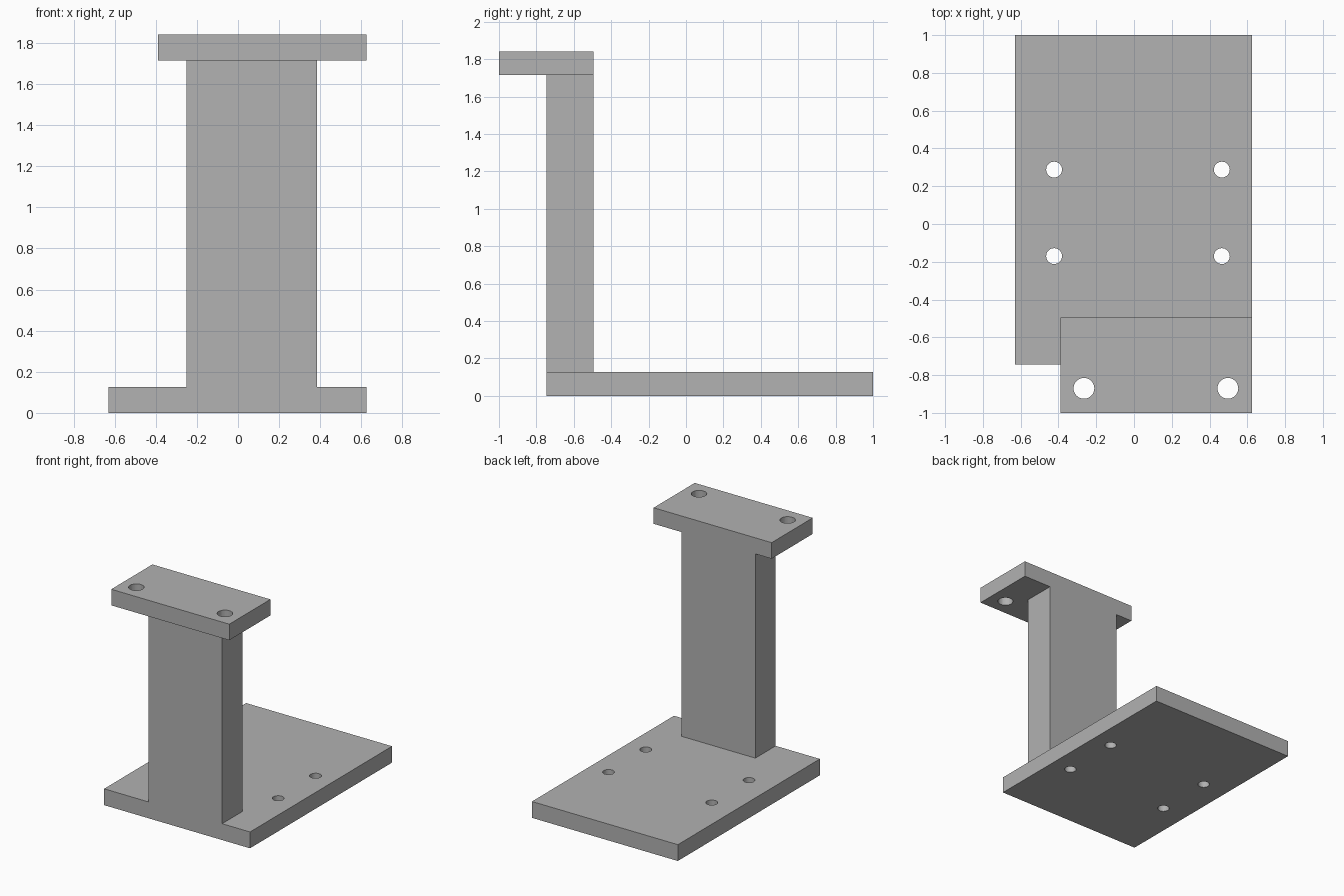
import bpy
import bmesh
from math import cos, sin, tau

default = bpy.data.objects.get("Cube")
if default:
    bpy.data.objects.remove(default, do_unlink=True)

GREY = (0.445, 0.445, 0.445, 1.0)
grey = bpy.data.materials.new("plain_grey")
grey.use_nodes = True
grey.diffuse_color = GREY
grey.node_tree.nodes["Principled BSDF"].inputs["Base Color"].default_value = GREY


def add_loop(curve, points):
    """Add one closed outline to a flat curve."""
    spline = curve.splines.new("POLY")
    spline.points.add(len(points) - 1)
    for point, (x, y) in zip(spline.points, points):
        point.co = (x, y, 0, 1)
    spline.use_cyclic_u = True


def block(name, x, y, z, holes=(), radius=0, sides=32):
    """Rectangular slab between the given limits, with round through holes."""
    curve = bpy.data.curves.new(name + "_outline", "CURVE")
    curve.dimensions = "2D"
    curve.fill_mode = "BOTH"
    curve.extrude = (z[1] - z[0]) / 2
    add_loop(curve, [(x[0], y[0]), (x[1], y[0]), (x[1], y[1]), (x[0], y[1])])
    for cx, cy in holes:
        angles = [tau * i / sides for i in range(sides)]
        add_loop(curve, [(cx + radius * cos(a), cy + radius * sin(a)) for a in angles])

    # Turn the filled outline into a clean mesh part
    outline = bpy.data.objects.new(name + "_outline", curve)
    bpy.context.collection.objects.link(outline)
    bpy.context.view_layer.update()
    graph = bpy.context.evaluated_depsgraph_get()
    mesh = bpy.data.meshes.new_from_object(outline.evaluated_get(graph))
    bpy.data.objects.remove(outline, do_unlink=True)
    bm = bmesh.new()
    bm.from_mesh(mesh)
    bmesh.ops.remove_doubles(bm, verts=bm.verts, dist=0.0001)
    bmesh.ops.translate(bm, verts=bm.verts, vec=(0, 0, (z[0] + z[1]) / 2))
    bmesh.ops.dissolve_limit(bm, angle_limit=0.01, verts=bm.verts, edges=bm.edges)
    bmesh.ops.recalc_face_normals(bm, faces=bm.faces)
    for face in bm.faces:
        face.smooth = False
        face.material_index = 0
    bm.to_mesh(mesh)
    bm.free()
    mesh.name = name
    mesh.materials.clear()
    mesh.materials.append(grey)
    part = bpy.data.objects.new(name, mesh)
    bpy.context.collection.objects.link(part)
    return part


# Heights shared by the stacked parts
BASE_TOP, SHELF_BOTTOM, SHELF_TOP = 0.127, 1.715, 1.84
FRONT, BACK = -0.745, -0.495

# Base plate with four screw holes
base_holes = [(x, y) for x in (-0.423, 0.465) for y in (-0.17, 0.288)]
block("base_plate", (-0.63, 0.625), (FRONT, 1), (0, BASE_TOP), base_holes, 0.042)

# Upright column, flush with the front of the base
block("column", (-0.25, 0.385), (FRONT, BACK), (BASE_TOP, SHELF_BOTTOM))

# Top plate overhanging the front, with two larger holes
top_holes = [(x, -0.87) for x in (-0.265, 0.497)]
block("top_plate", (-0.39, 0.625), (-1, BACK), (SHELF_BOTTOM, SHELF_TOP), top_holes, 0.055)
